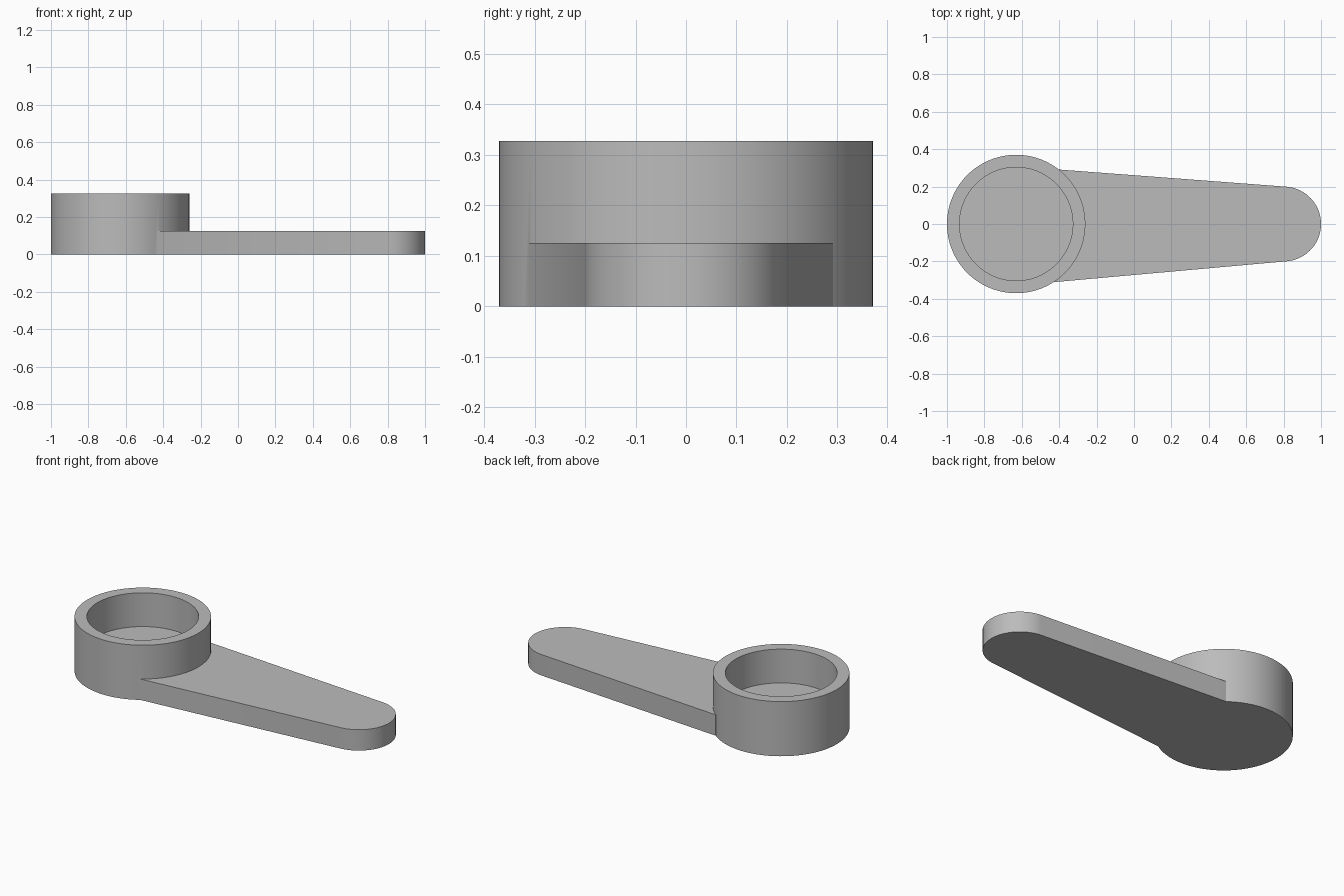
import bpy, bmesh
from math import sin, cos, pi, atan2, radians

if "Cube" in bpy.data.objects:
    bpy.data.objects.remove(bpy.data.objects["Cube"], do_unlink=True)

CUP_X, CUP_R, BORE_R, CUP_H = -0.63, 0.37, 0.303, 0.327
TIP_X, TIP_R, THICK = 0.80, 0.20, 0.125

grey = bpy.data.materials.new("plain grey")
grey.use_nodes = True
grey.diffuse_color = (0.5, 0.5, 0.5, 1)
grey.node_tree.nodes["Principled BSDF"].inputs["Base Color"].default_value = (0.5, 0.5, 0.5, 1)


def arc(x, r, start, end, steps):
    angles = [start + (end - start) * i / steps for i in range(steps + 1)]
    return [(x + r * cos(a), r * sin(a)) for a in angles]


def make_object(name, bm):
    bmesh.ops.recalc_face_normals(bm, faces=bm.faces)
    mesh = bpy.data.meshes.new(name)
    bm.to_mesh(mesh)
    bm.free()
    mesh.materials.append(grey)
    obj = bpy.data.objects.new(name, mesh)
    bpy.context.collection.objects.link(obj)
    return obj


# Round cup: bottom disc, outer wall, rim, bore and floor
bm = bmesh.new()
loops = []
for r, z in [(CUP_R, 0), (CUP_R, CUP_H), (BORE_R, CUP_H), (BORE_R, THICK)]:
    points = arc(CUP_X, r, 0, 2 * pi, 96)[:-1]
    loops.append([bm.verts.new((x, y, z)) for x, y in points])
for low, high in zip(loops, loops[1:]):
    for i in range(len(low)):
        bm.faces.new((low[i - 1], low[i], high[i], high[i - 1]))
bm.faces.new(loops[0])
bm.faces.new(loops[-1])
body = make_object("cup_and_arm", bm)

# Tapered arm: rounded tip, and a root curved to sit inside the cup wall
bm = bmesh.new()
root_r = 0.34
back = atan2(0.267, 0.21)
front = atan2(-0.285, 0.185)
outline = arc(TIP_X, TIP_R, radians(-85), radians(86), 40)
outline += [(-0.40, 0.291)] + arc(CUP_X, root_r, back, front, 32) + [(-0.43, -0.311)]
base = bm.faces.new([bm.verts.new((x, y, 0)) for x, y in outline])
lifted = bmesh.ops.extrude_face_region(bm, geom=[base])["geom"]
top = [v for v in lifted if isinstance(v, bmesh.types.BMVert)]
bmesh.ops.translate(bm, vec=(0, 0, THICK), verts=top)
if not any(f.normal.z < -0.9 and f.calc_center_median().z < 0.01 for f in bm.faces):
    bm.normal_update()
arm = make_object("arm", bm)

# Join the two into one solid
union = body.modifiers.new("join arm", "BOOLEAN")
union.operation = "UNION"
union.solver = "EXACT"
union.object = arm
bpy.ops.object.select_all(action="DESELECT")
bpy.context.view_layer.objects.active = body
body.select_set(True)
bpy.ops.object.modifier_apply(modifier=union.name)
bpy.data.objects.remove(arm, do_unlink=True)

bpy.ops.object.shade_smooth_by_angle(angle=radians(30))
